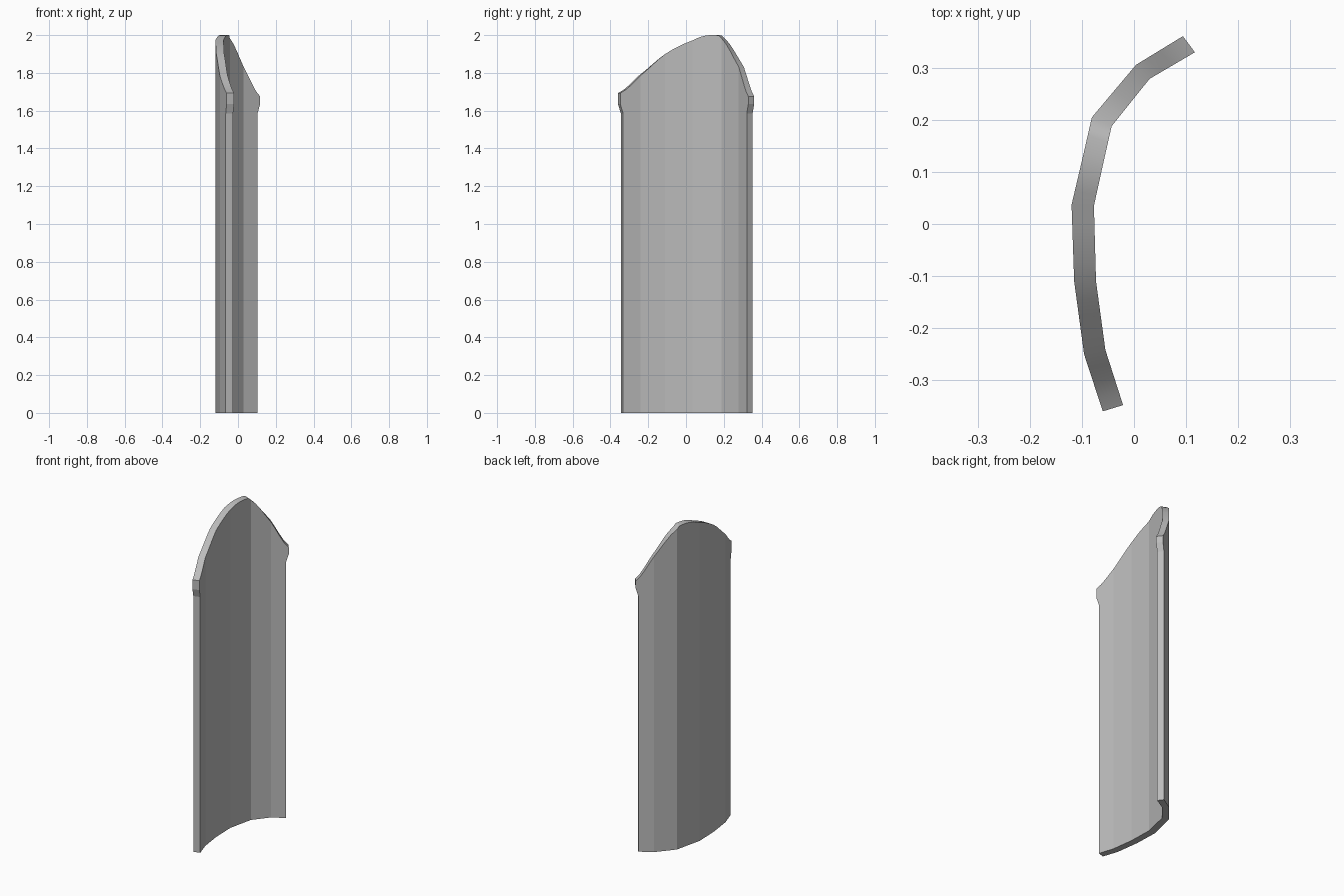
import bpy
import bmesh
from mathutils import Vector

cube = bpy.data.objects.get("Cube")
if cube:
    bpy.data.objects.remove(cube, do_unlink=True)

grey = bpy.data.materials.new("plain grey")
grey.use_nodes = True
colour = (0.5, 0.5, 0.5, 1)
grey.diffuse_color = colour
grey.node_tree.nodes["Principled BSDF"].inputs["Base Color"].default_value = colour

# Plan of the curved wall: outer x, y, inner x, y, and height of the top rim
PLAN = [
    (-0.060, -0.360, -0.021, -0.348, 1.693),
    (-0.096, -0.250, -0.055, -0.242, 1.785),
    (-0.115, -0.110, -0.073, -0.110, 1.900),
    (-0.120, 0.037, -0.077, 0.035, 1.972),
    (-0.0965, 0.137, -0.057, 0.126, 2.000),
    (-0.081, 0.205, -0.043, 0.188, 1.983),
    (0.004, 0.306, 0.030, 0.279, 1.832),
    (0.094, 0.361, 0.117, 0.330, 1.675),
]
STEPS = 4
FLARE = 0.016          # how far the rim overhangs each end


def rim_height(i, t):
    """Smooth height between two plan points."""
    def h(k):
        return PLAN[max(0, min(k, len(PLAN) - 1))][4]
    a, b, c, d = h(i - 1), h(i), h(i + 1), h(i + 2)
    return b + 0.5 * t * (c - a + t * (2*a - 5*b + 4*c - d + t * (3*(b - c) + d - a)))


# Sample the plan into columns of (outer, inner, height)
columns = []
for i in range(len(PLAN) - 1):
    for s in range(STEPS):
        t = s / STEPS
        p = [u + (v - u) * t for u, v in zip(PLAN[i], PLAN[i + 1])]
        columns.append((Vector(p[:2]), Vector(p[2:4]), min(rim_height(i, t), 2.0)))
columns.append((Vector(PLAN[-1][:2]), Vector(PLAN[-1][2:4]), PLAN[-1][4]))

# Each column has a base, a start and end of the flare, and the rim
bm = bmesh.new()
grid = []
last = len(columns) - 1
for k, (outer, inner, top) in enumerate(columns):
    low = [outer, inner]
    if k in (0, last):
        near = columns[1 if k == 0 else last - 1]
        low = [p + (q - p).normalized() * FLARE for p, q in zip(low, near)]
    levels = [(low, 0), (low, 1.585), ((outer, inner), 1.635), ((outer, inner), top)]
    grid.append([[bm.verts.new((p.x, p.y, z)) for p in pts] for pts, z in levels])

OUT, IN = 0, 1
for a, b in zip(grid, grid[1:]):
    for r in range(3):
        for side in (OUT, IN):
            bm.faces.new((a[r][side], b[r][side], b[r + 1][side], a[r + 1][side]))
    bm.faces.new((a[0][OUT], a[0][IN], b[0][IN], b[0][OUT]))
    # Top rim is shaded smoothly, the wall strips stay flat
    rim = bm.faces.new((a[3][OUT], a[3][IN], b[3][IN], b[3][OUT]))
    rim.smooth = True
for end in (grid[0], grid[-1]):
    for r in range(3):
        bm.faces.new((end[r][OUT], end[r][IN], end[r + 1][IN], end[r + 1][OUT]))

bmesh.ops.recalc_face_normals(bm, faces=bm.faces)
mesh = bpy.data.meshes.new("curved_panel")
bm.to_mesh(mesh)
bm.free()
mesh.materials.append(grey)
panel = bpy.data.objects.new("curved_panel", mesh)
bpy.context.collection.objects.link(panel)
